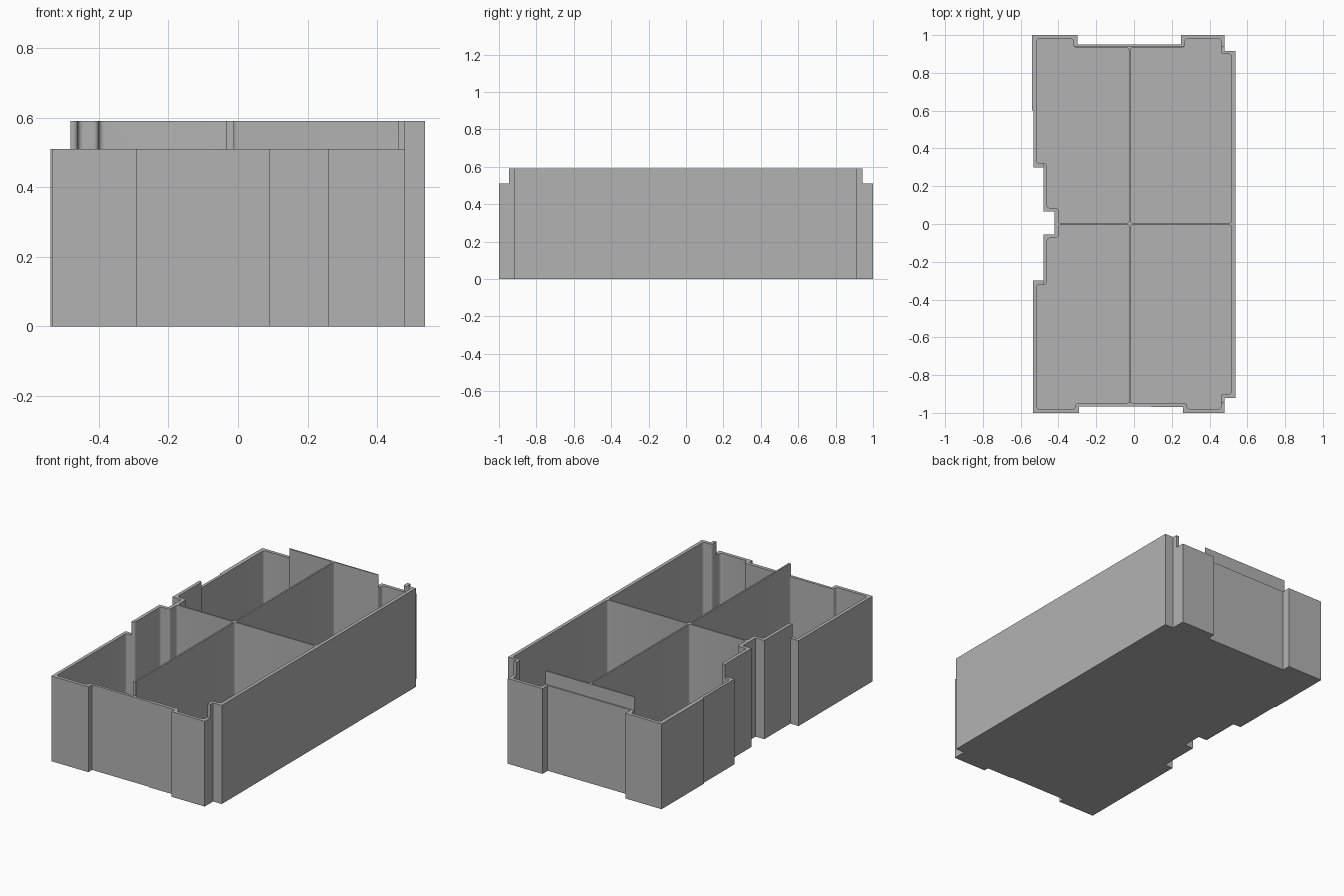
import bpy, bmesh, math
from mathutils import Vector

cube = bpy.data.objects.get("Cube")
if cube:
    bpy.data.objects.remove(cube, do_unlink=True)

LOW, HIGH, FLOOR = 0.51, 0.59, 0.02

grey = bpy.data.materials.new("plain grey")
grey.use_nodes = True
grey.diffuse_color = (0.45, 0.45, 0.45, 1)
grey.node_tree.nodes["Principled BSDF"].inputs["Base Color"].default_value = (0.45, 0.45, 0.45, 1)


def rounded(points, radius, steps=5):
    """Round every corner of a closed 2D outline."""
    result = []
    for i, p in enumerate(points):
        p = Vector(p)
        a = Vector(points[i - 1]) - p
        b = Vector(points[(i + 1) % len(points)]) - p
        r = min(radius, 0.45 * a.length, 0.45 * b.length)
        a, b = a.normalized() * r, b.normalized() * r
        for k in range(steps + 1):
            t = k / steps * math.pi / 2
            result.append(p + a * (1 - math.sin(t)) + b * (1 - math.cos(t)))
    return result


def prism(name, outline, bottom, top):
    """Extrude a 2D outline between two heights."""
    bm = bmesh.new()
    base = bm.faces.new([bm.verts.new((x, y, bottom)) for x, y in outline])
    ext = bmesh.ops.extrude_face_region(bm, geom=[base])
    verts = [v for v in ext["geom"] if isinstance(v, bmesh.types.BMVert)]
    bmesh.ops.translate(bm, verts=verts, vec=(0, 0, top - bottom))
    bmesh.ops.recalc_face_normals(bm, faces=bm.faces)
    mesh = bpy.data.meshes.new(name)
    bm.to_mesh(mesh)
    bm.free()
    mesh.materials.append(grey)
    obj = bpy.data.objects.new(name, mesh)
    bpy.context.collection.objects.link(obj)
    return obj


def cut(target, cutter):
    """Subtract a cutter and remove it."""
    cutter.hide_render = True
    mod = target.modifiers.new("cut", "BOOLEAN")
    mod.operation = "DIFFERENCE"
    mod.solver = "EXACT"
    mod.object = cutter
    bpy.context.view_layer.objects.active = target
    bpy.ops.object.modifier_apply(modifier=mod.name)
    bpy.data.objects.remove(cutter, do_unlink=True)


# Outer shell with notched ends, corners and side
shell = [
    (-0.535, -1), (-0.29, -1), (-0.29, -0.965), (0.09, -0.965), (0.09, -0.97),
    (0.26, -0.97), (0.26, -1), (0.48, -1), (0.48, -0.92), (0.537, -0.92),
    (0.537, 0.915), (0.48, 0.915), (0.48, 1), (0.25, 1), (0.25, 0.95),
    (-0.3, 0.95), (-0.3, 1), (-0.539, 1), (-0.539, 0.6), (-0.532, 0.6),
    (-0.532, 0.3), (-0.48, 0.3), (-0.48, 0.065), (-0.422, 0.065),
    (-0.422, -0.055), (-0.48, -0.055), (-0.48, -0.3), (-0.535, -0.3),
]
tray = prism("divided_tray", shell, 0, HIGH)

# Four compartments, leaving thin dividers between them
DIV_L, DIV_R, DIV_Y = -0.027, -0.018, 0.004


def left_cell(s, near, end, tab):
    return [(DIV_L, s * DIV_Y), (DIV_L, s * end), (tab, s * end), (tab, s * 0.98),
            (-0.515, s * 0.98), (-0.515, s * 0.32), (-0.46, s * 0.32),
            (-0.46, s * near), (-0.4, s * near), (-0.4, s * DIV_Y)]


def right_cell(s, end, tab):
    return [(DIV_R, s * DIV_Y), (0.516, s * DIV_Y), (0.516, s * 0.9), (0.46, s * 0.9),
            (0.46, s * 0.98), (tab, s * 0.98), (tab, s * end), (DIV_R, s * end)]


cells = [left_cell(1, 0.085, 0.935, -0.32), left_cell(-1, 0.075, 0.949, -0.31),
         right_cell(1, 0.935, 0.27), right_cell(-1, 0.949, 0.28)]
for outline in cells:
    cut(tray, prism("compartment_cutter", rounded(outline, 0.015), FLOOR, HIGH + 0.1))

# Lower the rim along both ends and the notched side
rim_cutter = prism("rim_cutter", [
    (-0.7, -1.2), (0.7, -1.2), (0.7, -0.946), (-0.481, -0.946),
    (-0.481, 0.943), (0.7, 0.943), (0.7, 1.2), (-0.7, 1.2)], LOW, HIGH + 0.1)
cut(tray, rim_cutter)

# Smooth the compartment corners only
bpy.ops.object.select_all(action="DESELECT")
tray.select_set(True)
bpy.context.view_layer.objects.active = tray
bpy.ops.object.shade_smooth_by_angle(angle=math.radians(30))
